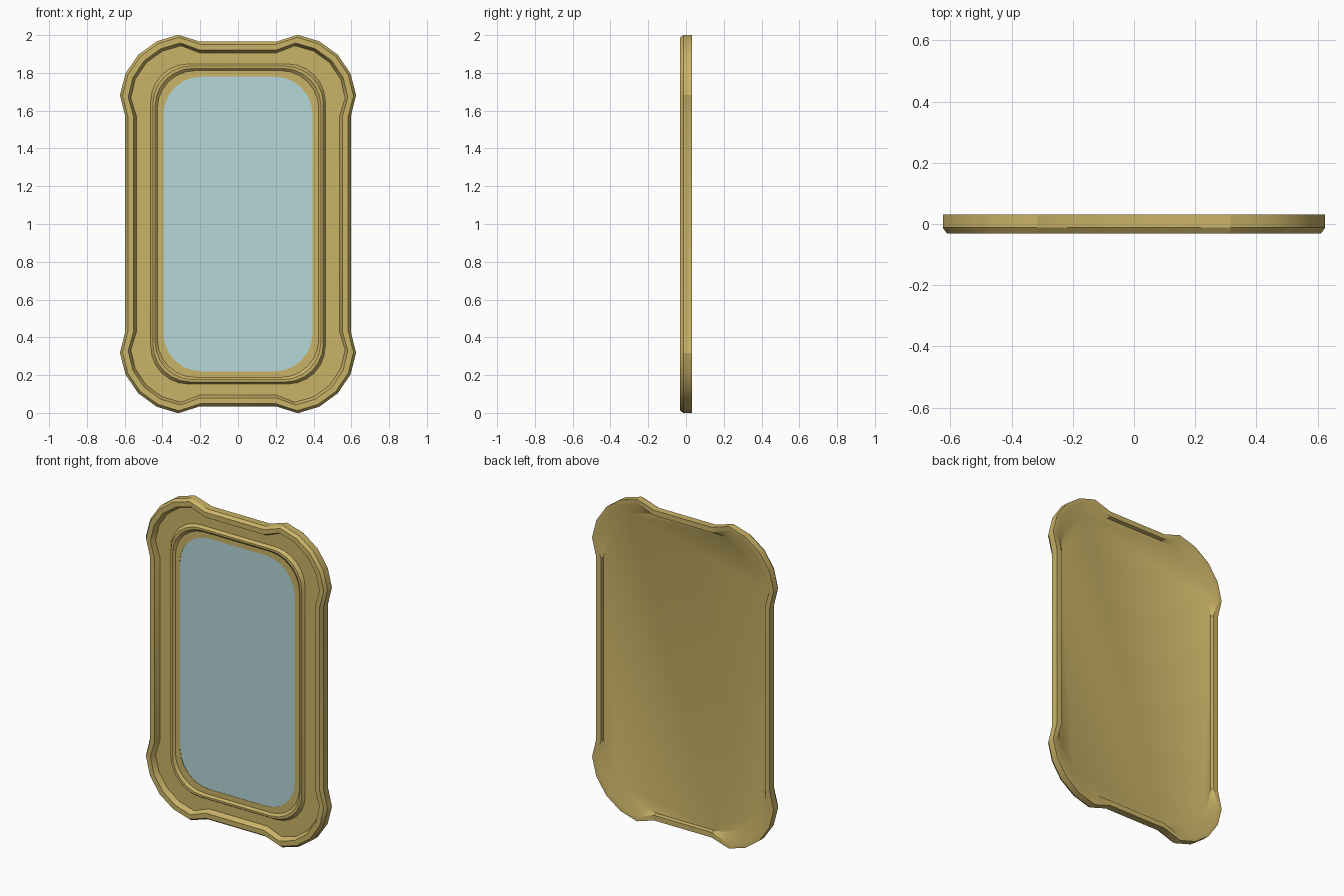
import bpy, bmesh
from math import sin, cos, radians

if "Cube" in bpy.data.objects:
    bpy.data.objects.remove(bpy.data.objects["Cube"])


def material(name, color):
    m = bpy.data.materials.new(name)
    m.use_nodes = True
    m.diffuse_color = color
    m.node_tree.nodes["Principled BSDF"].inputs["Base Color"].default_value = color
    return m


gold = material("antique gold", (0.59, 0.45, 0.135, 1))
pale_blue = material("pale blue glass", (0.46, 0.68, 0.68, 1))

# outward swelling of the rim across each rounded corner
SWELL = (0, 0.043, 0.06, 0.067, 0.064, 0.052, 0)


def outline(hx, hz, r, y, swell):
    """Rounded rectangle around (0, 1), optionally swollen at the corners."""
    quarter = []
    for i, s in enumerate(SWELL):
        a = radians(15 * i)
        rr = r + s * swell
        quarter.append((hx - r + rr * cos(a), hz - r + rr * sin(a)))
    pts = []
    for sx, sz in ((1, 1), (-1, 1), (-1, -1), (1, -1)):
        part = quarter if sx * sz > 0 else quarter[::-1]
        pts += [(sx * x, y, 1 + sz * z) for x, z in part]
    return pts


def rim_loop(inset, y, swell=1):
    return outline(0.597 - inset, 0.965 - inset, 0.397 - inset, y, swell)


def window_loop(grow, y):
    return outline(0.395 + grow, 0.78 + grow, 0.2, y, 0)


def build(name, loops, mat, cap_start=False, cap_end=False, closed=False):
    """Skin a run of matching loops, with optional end caps."""
    bm = bmesh.new()
    rings = [[bm.verts.new(p) for p in loop] for loop in loops]
    n = len(rings[0])
    pairs = list(zip(rings, rings[1:]))
    if closed:
        pairs.append((rings[-1], rings[0]))
    for a, b in pairs:
        for i in range(n):
            j = (i + 1) % n
            bm.faces.new((a[i], a[j], b[j], b[i]))
    if cap_start:
        bm.faces.new(rings[0])
    if cap_end:
        bm.faces.new(rings[-1][::-1])
    bmesh.ops.recalc_face_normals(bm, faces=bm.faces)
    mesh = bpy.data.meshes.new(name)
    bm.to_mesh(mesh)
    bm.free()
    mesh.materials.append(mat)
    ob = bpy.data.objects.new(name, mesh)
    bpy.context.collection.objects.link(ob)
    bpy.ops.object.select_all(action="DESELECT")
    ob.select_set(True)
    bpy.context.view_layer.objects.active = ob
    bpy.ops.object.shade_smooth_by_angle(angle=radians(28))


# frame: recessed front, bevelled rim, recessed back panel
build("frame", [
    rim_loop(0.06, 0.0),
    rim_loop(0.045, -0.031),
    rim_loop(0.014, -0.031),
    rim_loop(0, -0.012),
    rim_loop(0, 0.031),
    rim_loop(0.032, 0.031),
    rim_loop(0.036, 0.008, swell=0),
], gold, cap_start=True, cap_end=True)

# raised moulding around the window
build("window_moulding", [
    window_loop(0.068, 0.001),
    window_loop(0.056, -0.018),
    window_loop(0.044, -0.018),
    window_loop(0.032, -0.006),
    window_loop(0, -0.006),
    window_loop(0, 0.001),
], gold, closed=True)

# glass pane
build("glass", [window_loop(0, -0.004), window_loop(0, 0.001)],
      pale_blue, cap_start=True, cap_end=True)
